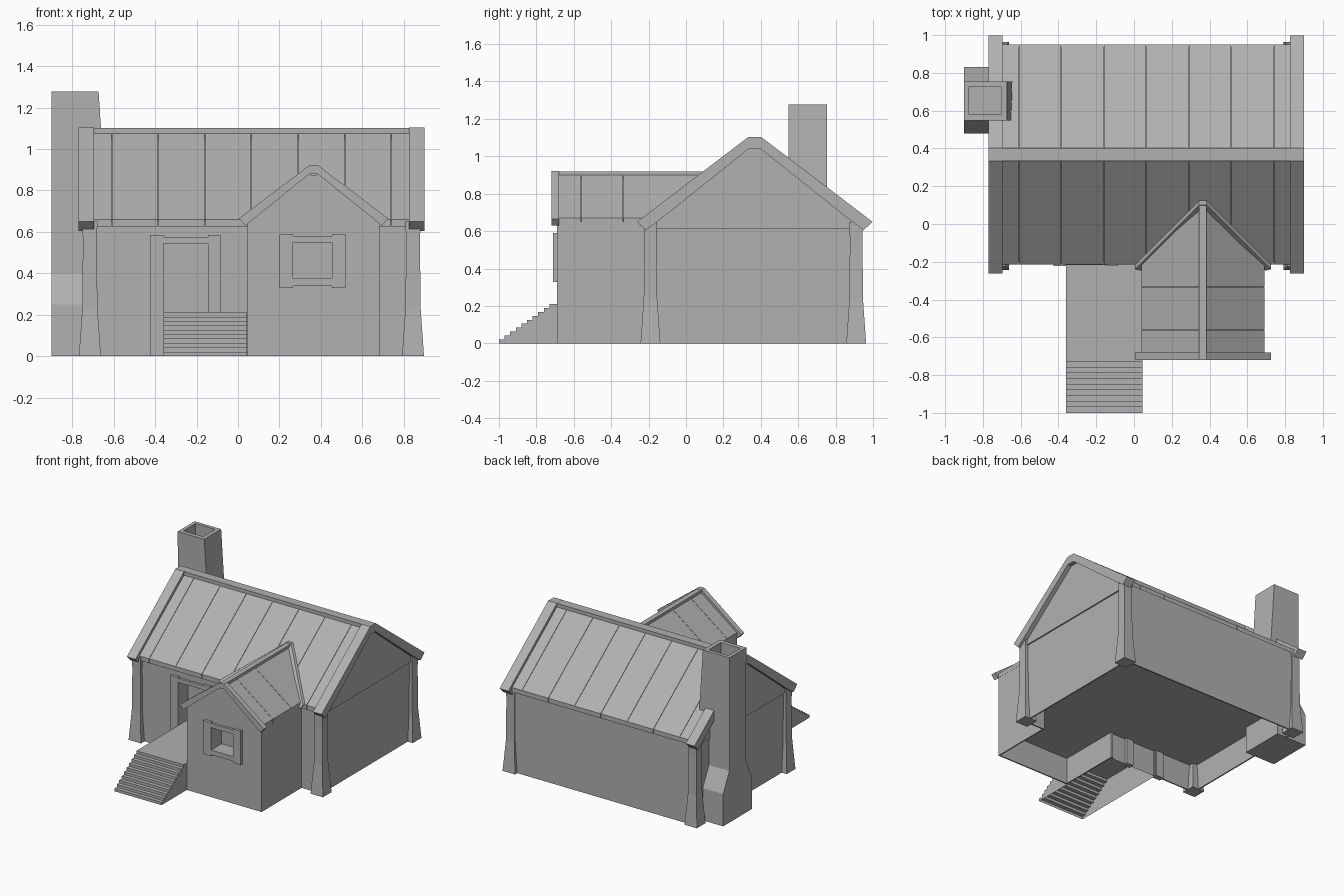
import bpy, bmesh

if "Cube" in bpy.data.objects:
    bpy.data.objects.remove(bpy.data.objects["Cube"])

YM, WX = 0.3675, 0.365      # main ridge y, wing ridge x

grey = bpy.data.materials.new("dark_grey")
grey.diffuse_color = (0.44, 0.44, 0.44, 1)
grey.use_nodes = True
grey.node_tree.nodes["Principled BSDF"].inputs["Base Color"].default_value = grey.diffuse_color


def mesh(name, verts, faces, open_bottom=False):
    bm = bmesh.new()
    vs = [bm.verts.new(v) for v in verts]
    for f in faces:
        bm.faces.new([vs[i] for i in f])
    bmesh.ops.recalc_face_normals(bm, faces=bm.faces)
    if open_bottom:
        low = [f for f in bm.faces if all(v.co.z < 1e-4 for v in f.verts)]
        bmesh.ops.delete(bm, geom=low, context='FACES')
    me = bpy.data.meshes.new(name)
    bm.to_mesh(me)
    bm.free()
    me.materials.append(grey)
    ob = bpy.data.objects.new(name, me)
    bpy.context.collection.objects.link(ob)
    return ob


def loft(name, rings, **kw):
    """Skin equal-sized rings and cap both ends."""
    n = len(rings[0])
    faces = [tuple(range(n)), tuple((len(rings) - 1) * n + i for i in range(n))]
    for r in range(len(rings) - 1):
        for i in range(n):
            j = (i + 1) % n
            faces.append((r * n + i, r * n + j, r * n + n + j, r * n + n + i))
    return mesh(name, [p for r in rings for p in r], faces, **kw)


def rect(x0, x1, y0, y1, z):
    return [(x0, y0, z), (x1, y0, z), (x1, y1, z), (x0, y1, z)]


def box(name, x0, x1, y0, y1, z0, z1):
    return loft(name, [rect(x0, x1, y0, y1, z0), rect(x0, x1, y0, y1, z1)])


def prism_x(name, prof, a, b, **kw):
    return loft(name, [[(x, y, z) for y, z in prof] for x in (a, b)], **kw)


def prism_y(name, prof, a, b):
    """a and b may be functions of height, for ends that follow the main roof."""
    fa = a if callable(a) else (lambda z: a)
    fb = b if callable(b) else (lambda z: b)
    return loft(name, [[(x, f(z), z) for x, z in prof] for f in (fa, fb)])


def mirrored(half, c):
    return half + [(2 * c - u, z) for u, z in reversed(half)]


def boolean(ob, other, op='DIFFERENCE'):
    m = ob.modifiers.new("cut", 'BOOLEAN')
    m.operation, m.solver, m.object = op, 'EXACT', other
    bpy.context.view_layer.objects.active = ob
    bpy.ops.object.modifier_apply(modifier=m.name)
    bpy.data.objects.remove(other)


def valley(offset):
    return lambda z: (max(z, 0.66) - 0.65) / 0.756 - 0.26 + offset


# Walls: main house joined with the front wing
walls = prism_x("walls", mirrored([(-0.2, 0), (-0.2, 0.65), (0.335, 1.05)], YM), -0.725, 0.855)
wing = prism_y("wing", mirrored([(0.045, 0), (0.045, 0.65), (0.345, 0.875)], WX), -0.69, 0.03)
boolean(walls, wing, 'UNION')

# Open underside, door and window recesses
for c in [(-0.715, 0.845, -0.19, 0.925, -0.1, 0.205),
          (0.055, 0.675, -0.68, -0.1, -0.1, 0.205),
          (-0.35, 0.035, -0.3, -0.1, -0.1, 0.205),
          (-0.36, -0.145, -0.3, -0.1, 0.21, 0.545),
          (0.265, 0.455, -0.8, -0.58, 0.375, 0.555)]:
    boolean(walls, box("cutter", *c))

# Corner pillars with flared feet
for x in (-0.715, 0.845):
    for y in (-0.19, 0.91):
        rings = [rect(x - h, x + h, y - h, y + h, z)
                 for h, z in ((0.053, 0), (0.036, 0.24), (0.034, 0.55), (0.036, 0.65))]
        loft("corner_pillar", rings)

# Main roof: panels with narrow seams
seams = [-0.70] + [-0.61 + 0.225 * i for i in range(7)] + [0.83]
slope = [(-0.215, 0.66), (0.34, 1.08), (0.34, 1.045), (-0.215, 0.625)]
for a, b in zip(seams, seams[1:]):
    for prof in (slope, [(2 * YM - y, z) for y, z in slope]):
        prism_x("roof_panel", prof, a + 0.0012, b - 0.0012)

# Main gable boards and ridge cap
barge = mirrored([(-0.262, 0.65), (0.333, 1.103)], YM) + \
    [(0.95, 0.605), (0.882, 0.655), (0.398, 1.04), (0.337, 1.04), (-0.147, 0.655), (-0.215, 0.605)]
for a, b in ((-0.77, -0.695), (0.825, 0.9)):
    prism_x("gable_board", barge, a, b)
box("ridge_cap", -0.765, 0.895, 0.333, 0.402, 1.04, 1.1025)

# Gable infill and the ledge line under it
gable = mirrored([(-0.2, 0.61), (-0.17, 0.65), (0.335, 1.05)], YM)
prism_x("gable_infill", gable, -0.735, 0.865)

# Wing roof panels
wslope = [(0.04, 0.671), (0.35, 0.903), (0.35, 0.868), (0.04, 0.636)]
for a, b in ((-0.69, -0.5612), (-0.5588, -0.3362), (-0.3338, valley(0.02))):
    for prof in (wslope, [(2 * WX - x, z) for x, z in wslope]):
        prism_y("wing_roof_panel", prof, a, b)

# Wing gable boards: straight one in front, one following the valley
wbarge = mirrored([(0.005, 0.665), (0.345, 0.922)], WX) + \
    [(0.695, 0.63), (0.382, 0.882), (0.348, 0.882), (0.035, 0.63)]
prism_y("wing_gable_board", wbarge, -0.72, -0.68)
prism_y("valley_board", wbarge, valley(0.0), valley(0.025))
box("wing_ridge_cap", 0.345, 0.385, -0.715, 0.1, 0.88, 0.92)

# Door frame
for x0, x1 in ((-0.425, -0.36), (-0.145, -0.085)):
    box("door_post", x0, x1, -0.222, -0.18, 0, 0.585)
box("door_lintel", -0.365, -0.14, -0.218, -0.18, 0.545, 0.575)

# Window frame
for x0, x1 in ((0.2, 0.265), (0.455, 0.52)):
    box("window_post", x0, x1, -0.712, -0.68, 0.328, 0.59)
for z0, z1 in ((0.338, 0.375), (0.548, 0.58)):
    box("window_rail", 0.26, 0.46, -0.708, -0.68, z0, z1)

# Porch deck and stairs, open underneath
n, rise, run = 10, 0.021, 0.03
steps = [(-0.2, 0), (-1.0, 0)]
for i in range(n):
    steps += [(-1.0 + run * i, rise * (i + 1)), (-1.0 + run * (i + 1), rise * (i + 1))]
steps[-1] = (-0.2, 0.21)
prism_x("porch_and_stairs", steps, -0.36, 0.0445, open_bottom=True)

# Chimney: wide foot, sloped shoulders, tapering stack and a hollow top
stack = [(-0.9, -0.64, 0.48, 0.83, 0), (-0.9, -0.64, 0.48, 0.83, 0.25),
         (-0.9, -0.64, 0.55, 0.755, 0.4), (-0.9, -0.645, 0.55, 0.755, 0.85),
         (-0.9, -0.673, 0.547, 0.755, 1.277)]
chimney = loft("chimney", [rect(*s) for s in stack])
boolean(chimney, box("cutter", -0.873, -0.705, 0.58, 0.728, 1.13, 1.4))
